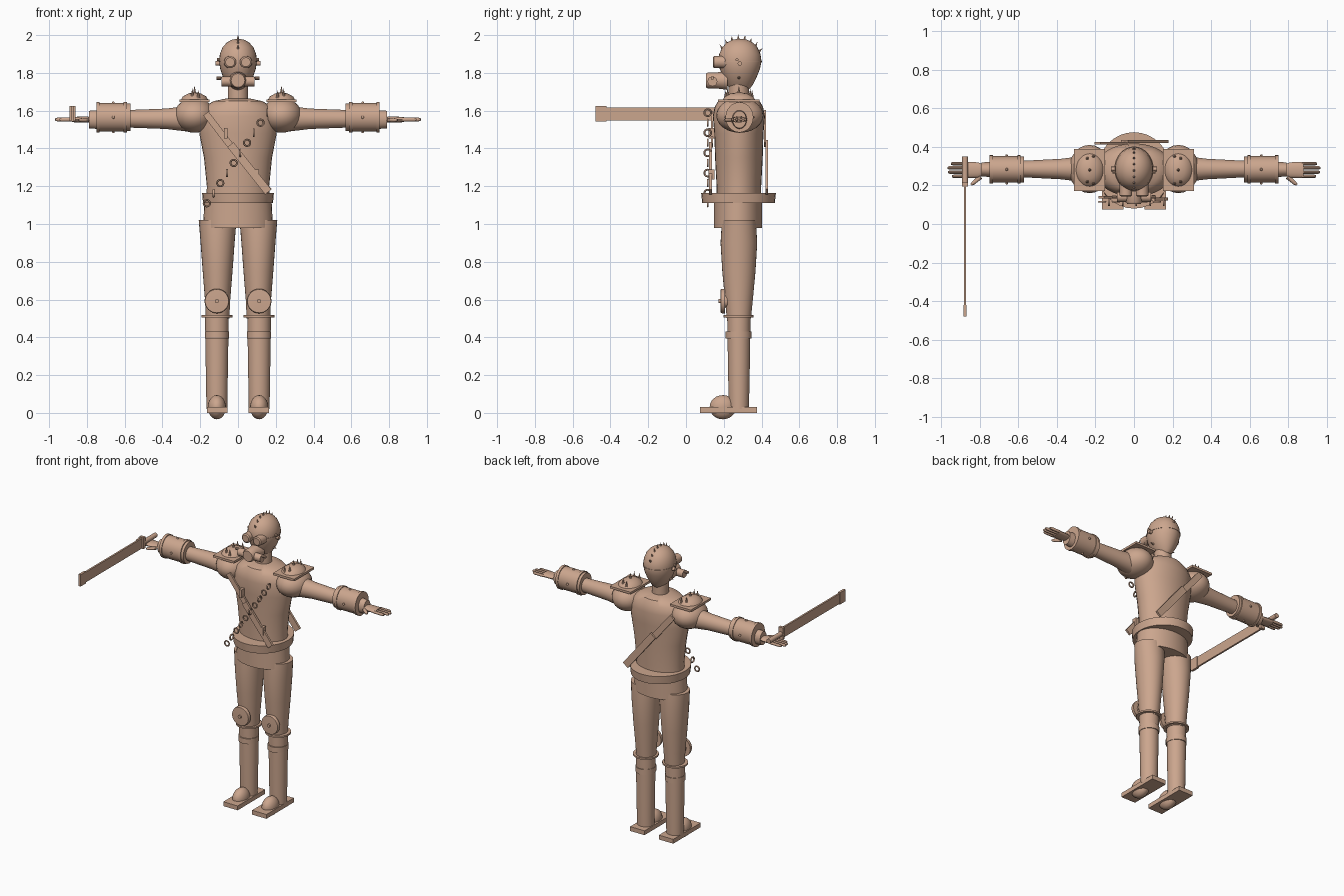
import bpy, math
from mathutils import Vector, Matrix

if "Cube" in bpy.data.objects:
    bpy.data.objects.remove(bpy.data.objects["Cube"])

tan = bpy.data.materials.new("warm_tan")
tan.diffuse_color = (0.60, 0.38, 0.27, 1)
tan.use_nodes = True
tan.node_tree.nodes["Principled BSDF"].inputs["Base Color"].default_value = tan.diffuse_color
YC = 0.28  # depth of the body axis


def finish(name, mesh, smooth=True):
    mesh.materials.append(tan)
    ob = bpy.data.objects.new(name, mesh)
    bpy.context.collection.objects.link(ob)
    if smooth:
        bpy.context.view_layer.objects.active = ob
        bpy.ops.object.select_all(action='DESELECT')
        ob.select_set(True)
        bpy.ops.object.shade_smooth_by_angle(angle=math.radians(35))
    return ob


def loft(name, axis, centre, rings, n=32):
    """Skin elliptical rings (t, r1, r2) along an axis; centre = offsets of the other two axes."""
    verts, faces = [], []
    for t, r1, r2 in rings:
        for i in range(n):
            a = 2 * math.pi * i / n
            u, v = centre[0] + r1 * math.cos(a), centre[1] + r2 * math.sin(a)
            verts.append({'x': (t, u, v), 'y': (v, t, u), 'z': (u, v, t)}[axis])
    for k in range(len(rings) - 1):
        for i in range(n):
            j = (i + 1) % n
            faces.append((k * n + i, k * n + j, (k + 1) * n + j, (k + 1) * n + i))
    faces.append(tuple(reversed(range(n))))
    faces.append(tuple(range((len(rings) - 1) * n, len(rings) * n)))
    if rings[0][0] > rings[-1][0]:
        faces = [tuple(reversed(f)) for f in faces]
    mesh = bpy.data.meshes.new(name)
    mesh.from_pydata(verts, [], faces)
    return finish(name, mesh)


def rod(name, axis, centre, t0, t1, r, n=24):
    return loft(name, axis, centre, [(t0, r, r), (t1, r, r)], n)


def box(name, lo, hi, matrix=Matrix()):
    pts = [matrix @ Vector((x, y, z)) for z in (lo[2], hi[2]) for y in (lo[1], hi[1]) for x in (lo[0], hi[0])]
    mesh = bpy.data.meshes.new(name)
    mesh.from_pydata(pts, [], [(0, 2, 3, 1), (4, 5, 7, 6), (0, 1, 5, 4), (2, 6, 7, 3), (0, 4, 6, 2), (1, 3, 7, 5)])
    return finish(name, mesh, False)


def ball(name, c, r, n=24):
    bpy.ops.mesh.primitive_uv_sphere_add(segments=n, ring_count=n // 2, location=c)
    ob = bpy.context.object
    ob.name, ob.scale = name, r
    ob.data.materials.append(tan)
    bpy.ops.object.shade_smooth_by_angle(angle=math.radians(35))
    return ob


def torus(name, c, rot, R, r):
    bpy.ops.mesh.primitive_torus_add(location=c, rotation=rot, major_radius=R, minor_radius=r,
                                     major_segments=16, minor_segments=6)
    ob = bpy.context.object
    ob.name = name
    ob.data.materials.append(tan)
    bpy.ops.object.shade_smooth_by_angle(angle=math.radians(60))


def spike(name, base, direction, length, r):
    d = Vector(direction).normalized()
    bpy.ops.mesh.primitive_cone_add(vertices=8, radius1=r, radius2=0, depth=length,
                                    location=Vector(base) + d * length / 2,
                                    rotation=d.to_track_quat('Z', 'Y').to_euler())
    ob = bpy.context.object
    ob.name = name
    ob.data.materials.append(tan)


# Torso, hips, belt, neck
loft("torso", 'z', (0, YC), [(1.10, .168, .118), (1.2, .165, .118), (1.35, .18, .126), (1.48, .205, .13),
                             (1.57, .205, .138), (1.62, .18, .128), (1.65, .13, .11), (1.665, .06, .06)])
loft("hips", 'z', (0, YC - .005), [(.98, .185, .128), (1.12, .178, .128)])
loft("belt", 'z', (0, YC - .002), [(1.11, .185, .192), (1.165, .19, .198)])
rod("neck", 'z', (0, YC), 1.64, 1.76, .054)

# Head, cap rim and crest
loft("head", 'z', (0, YC + .005), [(1.715, .035, .05), (1.735, .052, .068), (1.78, .08, .09), (1.82, .094, .106),
     (1.86, .1, .115), (1.9, .096, .109), (1.935, .082, .093), (1.96, .06, .07), (1.975, .035, .04), (1.98, .01, .012)])
loft("cap_rim", 'z', (0, YC + .005), [(1.857, .102, .117), (1.864, .102, .117)])
for i in range(8):
    a = math.radians(35 + i * 17)
    d = (0, -math.cos(a), math.sin(a))
    base = (0, YC + .005 + .107 * d[1], 1.86 + .11 * d[2])
    spike("crest_spike", base, (0, d[1] * .5, d[2]), .033, .009)

# Gas mask
loft("mask_snout", 'y', (1.76, 0), [(.105, .036, .036), (.115, .042, .042), (.16, .042, .042), (.22, .05, .05)])
for s in (-1, 1):
    loft("goggle", 'y', (1.857, s * .042), [(.142, .024, .024), (.148, .032, .032), (.185, .032, .032), (.22, .034, .034)], 20)
    rod("mask_filter", 'x', (.14, 1.755), s * .03, s * .088, .026, 16)
    rod("filter_cap", 'x', (.14, 1.772), s * .09, s * .115, .009, 10)
    rod("ear_bolt", 'x', (YC + .005, 1.85), s * .09, s * .118, .012, 12)
    rod("temple_bolt", 'x', (YC - .01, 1.87), s * .09, s * .112, .008, 10)
    spike("cheek_spike", (s * .075, YC, 1.775), (s, 0, 0), .025, .008)

for s in (-1, 1):
    # Arms and shoulders
    ball("shoulder", (s * .23, YC + .005, 1.575), (.108, .125, .092))
    loft("arm", 'x', (YC + .005, 1.557), [(s * .15, .075, .07), (s * .28, .065, .066), (s * .38, .053, .054),
                                          (s * .59, .042, .046)])
    box("pad_plate", (s * .23 - .08, .17, 1.645), (s * .23 + .08, .39, 1.66))
    loft("pad_dome", 'z', (s * .23, YC), [(1.655, .073, .088), (1.675, .062, .075), (1.69, .035, .045), (1.696, .01, .012)])
    for dx, dy, z in ((0, 0, 1.69), (.012, -.06, 1.675), (.012, .06, 1.675), (-.02, -.07, 1.668), (-.02, .07, 1.668)):
        spike("pad_spike", (s * (.23 + dx), YC + dy, z), (0, 0, 1), .042, .009)
    # Gauntlet, cuff and hand
    loft("gauntlet", 'x', (YC + .003, 1.565), [(s * x, r * .92, r) for x, r in
         ((.57, .073), (.588, .073), (.588, .08), (.605, .08), (.605, .075), (.732, .075), (.732, .08), (.75, .08))])
    loft("wrist", 'x', (YC + .003, 1.553), [(s * .74, .04, .05), (s * .79, .036, .046)])
    for dy, dz in ((-.071, 0), (.071, 0), (0, .076), (0, -.076)):
        ball("gauntlet_rivet", (s * .66, YC + .003 + dy, 1.565 + dz), (.008, .008, .008), 10)
    loft("palm", 'x', (YC, 1.553), [(s * .78, .03, .014), (s * .81, .04, .016), (s * .88, .042, .014)], 16)
    for k, end in enumerate((.945, .965, .968, .95)):
        y = YC - .033 + k * .022
        loft("finger", 'x', (y, 1.553), [(s * .87, .009, .010), (s * (end - .01), .009, .010), (s * end, .005, .006)], 10)
    thumb = loft("thumb", 'x', (0, 0), [(0, .012, .012), (.05, .01, .01), (.065, .005, .005)], 10)
    thumb.location = (s * .795, .245, 1.55)
    thumb.rotation_euler = (0, 0, math.radians(-40 if s > 0 else 220))

    # Legs
    x = s * .112
    loft("thigh", 'z', (s * .108, YC), [(.5, .062, .064), (.6, .067, .074), (.75, .079, .088), (.9, .09, .097), (1.02, .1, .09)])
    loft("shin", 'z', (x, YC), [(.02, .055, .053), (.2, .058, .057), (.39, .061, .06), (.51, .062, .062)])
    loft("shin_band", 'z', (x, YC - .002), [(.395, .064, .068), (.432, .064, .068)])
    loft("knee_flange", 'z', (x, YC - .002), [(.506, .082, .08), (.517, .082, .08)])
    loft("knee_pad", 'y', (.592, x), [(.182, .02, .02), (.184, .062, .062), (.192, .065, .065), (.206, .065, .065)])
    rod("knee_bolt", 'y', (.592, x), .172, .19, .011, 12)
    rod("knee_mount", 'y', (.592, x), .2, .26, .035, 12)
    # Feet
    box("sole", (s * .11 - .055, .075, 0), (s * .11 + .055, .375, .03))
    ball("toe", (s * .112, .195, .03), (.048, .07, .064))

# Front and back straps with their buckles
def strap(name, a, b, y, width, thick):
    d = Vector((b[0] - a[0], 0, b[1] - a[1]))
    m = Matrix.Translation((a[0], y, a[1])) @ Matrix.Rotation(-math.atan2(d.z, d.x), 4, 'Y')
    box(name, (0, -thick / 2, -width / 2), (d.length, thick / 2, width / 2), m)

strap("front_strap_upper", (-.17, 1.585), (-.04, 1.415), .138, .035, .012)
strap("front_strap_lower", (-.04, 1.42), (.16, 1.17), .13, .042, .014)
strap("back_strap_upper", (-.19, 1.59), (-.05, 1.42), .418, .04, .012)
strap("back_strap_lower", (-.05, 1.43), (.16, 1.17), .428, .046, .014)
for x, z in ((-.065, 1.48), (.1, 1.262)):
    box("buckle", (x - .01, .118, z - .027), (x + .01, .15, z + .027))

# Chain across the chest, alternating face-on and edge-on links
for i in range(10):
    x, z = -.165 + i * .0355, 1.11 + i * .0533
    if i % 2 == 0:
        torus("chain_link", (x, .115, z), (math.pi / 2, 0, 0), .017, .005)
    else:
        torus("chain_link", (x, .115, z), (0, math.pi / 2, 0), .018, .005)

# Blade held in the right hand
box("blade", (-.882, -.42, 1.548), (-.87, .2, 1.618))
box("blade_tip", (-.884, -.48, 1.542), (-.868, -.42, 1.624))
box("blade_guard", (-.892, .195, 1.545), (-.86, .215, 1.625))
rod("blade_grip", 'y', (1.58, -.876), .2, .35, .016, 12)
